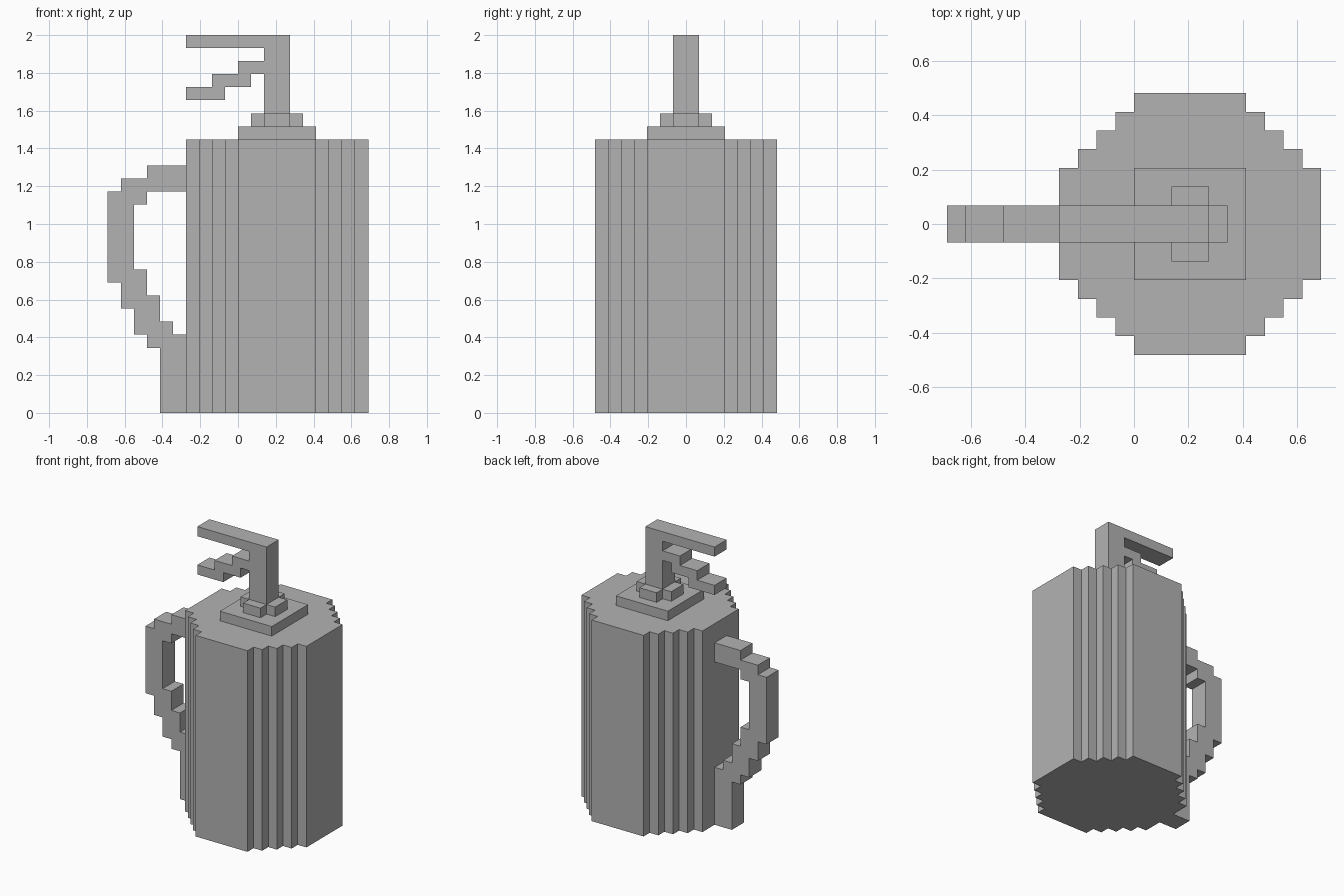
import bpy
import bmesh
from mathutils import Vector

cube = bpy.data.objects.get("Cube")
if cube:
    bpy.data.objects.remove(cube, do_unlink=True)

U = 2 / 29  # edge of one block

grey = bpy.data.materials.new("plain grey")
grey.use_nodes = True
grey.diffuse_color = (0.45, 0.45, 0.45, 1)
grey.node_tree.nodes["Principled BSDF"].inputs["Base Color"].default_value = grey.diffuse_color


def stepped_part(name, start, rows, low, high, axis):
    """Extrude a stepped outline; each row is (thickness, x from, x to),
    stacked from start. The extrusion runs from low to high along axis."""
    right, left = [], []
    level = start
    for thick, a, b in rows:
        for v in (level, level + thick):
            left.append((a, v))
            right.append((b, v))
        level += thick
    outline = []
    for p in right + left[::-1]:
        if not outline or p != outline[-1]:
            outline.append(p)

    def place(x, v, depth):
        return Vector((x, v, depth) if axis == "z" else (x, depth, v)) * U

    bm = bmesh.new()
    face = bm.faces.new([bm.verts.new(place(x, v, low)) for x, v in outline])
    new = bmesh.ops.extrude_face_region(bm, geom=[face])["geom"]
    shift = place(0, 0, high - low)
    bmesh.ops.translate(bm, vec=shift, verts=[g for g in new if isinstance(g, bmesh.types.BMVert)])
    # merge the straight runs, then face everything outward
    bmesh.ops.dissolve_limit(bm, angle_limit=0.01, verts=bm.verts, edges=bm.edges)
    bmesh.ops.recalc_face_normals(bm, faces=bm.faces)
    mesh = bpy.data.meshes.new(name)
    bm.to_mesh(mesh)
    bm.free()
    mesh.materials.append(grey)
    obj = bpy.data.objects.new(name, mesh)
    bpy.context.collection.objects.link(obj)
    return obj


# Round tank, stepped in plan about x = 3
half_widths = [3, 4, 5, 6]
tank_rows = [(1, 3 - h, 3 + h) for h in half_widths]
stepped_part("tank", -7, tank_rows + [(6, -4, 10)] + tank_rows[::-1], 0, 21, "z")

# Neck: square plate and a cross-shaped collar
stepped_part("neck_plate", -3, [(6, 0, 6)], 21, 22, "z")
stepped_part("neck_collar", -2, [(1, 2, 4), (2, 1, 5), (1, 2, 4)], 22, 23, "z")

# Valve stem with the upper grip, and the sloping lever below it
stepped_part("stem_and_grip", 23, [(5, 2, 4), (1, -4, 4)], -1, 1, "y")
stepped_part("lever", 24, [(1, -4, -1), (1, -2, 1), (1, 0, 2)], -1, 1, "y")

# Curved side hose, from the foot of the tank up to its shoulder
hose_rows = [
    (5, -6, -4), (1, -7, -4), (1, -8, -5), (1, -8, -6), (1, -9, -6), (1, -9, -7),
    (1, -10, -7), (5, -10, -8), (1, -10, -7), (1, -9, -4), (1, -7, -4),
]
stepped_part("side_hose", 0, hose_rows, -1, 1, "y")
